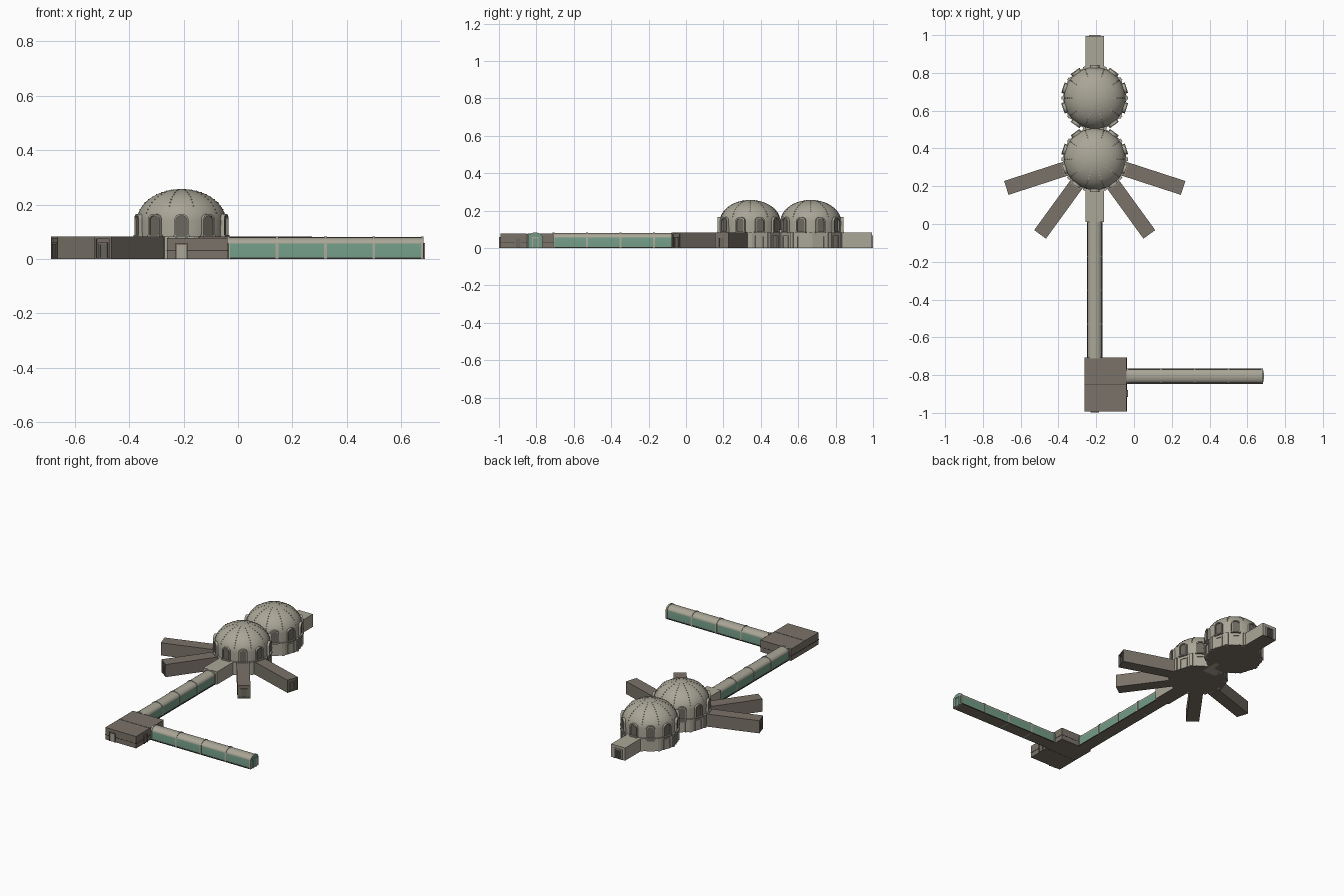
import bpy, bmesh, math
from mathutils import Matrix, Vector

if "Cube" in bpy.data.objects:
    bpy.data.objects.remove(bpy.data.objects["Cube"])


def mat(name, c):
    m = bpy.data.materials.new(name)
    m.diffuse_color = (*c, 1)
    m.use_nodes = True
    m.node_tree.nodes["Principled BSDF"].inputs["Base Color"].default_value = m.diffuse_color
    return m


STONE = mat("pale stone", (0.40, 0.38, 0.31))
BROWN = mat("brown metal", (0.195, 0.17, 0.14))
GREEN = mat("green glass", (0.17, 0.33, 0.24))
PANE = mat("window grey", (0.15, 0.14, 0.115))
DARK = mat("dark trim", (0.055, 0.05, 0.042))

CX = -0.208
S, N = Vector((CX, 0.343, 0)), Vector((CX, 0.667, 0))   # dome centres


def finish(bm, name, mats, smooth=False):
    bmesh.ops.recalc_face_normals(bm, faces=bm.faces)
    me = bpy.data.meshes.new(name)
    bm.to_mesh(me)
    bm.free()
    for m in mats:
        me.materials.append(m)
    ob = bpy.data.objects.new(name, me)
    bpy.context.collection.objects.link(ob)
    if smooth:
        for o in bpy.context.selected_objects:
            o.select_set(False)
        ob.select_set(True)
        bpy.context.view_layer.objects.active = ob
        bpy.ops.object.shade_smooth_by_angle(angle=math.radians(35))
    return ob


def extrude(name, pts, d0, d1, origin, ang, m, smooth=False, rule=None):
    """Profile (across, up) swept from distance d0 to d1 in direction ang."""
    bm = bmesh.new()
    f = bm.faces.new([bm.verts.new((x, d0, z)) for x, z in pts])
    r = bmesh.ops.extrude_face_region(bm, geom=[f])
    vs = [v for v in r["geom"] if isinstance(v, bmesh.types.BMVert)]
    bmesh.ops.translate(bm, verts=vs, vec=(0, d1 - d0, 0))
    bmesh.ops.recalc_face_normals(bm, faces=bm.faces)
    if rule:
        for f in bm.faces:
            f.material_index = rule(f)
    bm.transform(Matrix.Translation(origin) @ Matrix.Rotation(math.radians(ang - 90), 4, "Z"))
    return finish(bm, name, m if isinstance(m, list) else [m], smooth)


def rect(w, z0, z1, x=0):
    return [(x - w / 2, z0), (x + w / 2, z0), (x + w / 2, z1), (x - w / 2, z1)]


def arch(w, z0, z1, n=8):
    """Open outline: up the right side, round the top, down the left side."""
    r = w / 2
    top = [(r * math.cos(math.pi * i / n), z1 - r * 0.8 + r * 0.8 * math.sin(math.pi * i / n))
           for i in range(n + 1)]
    return [(r, z0)] + top + [(-r, z0)]


def frame(outer, inner):
    return outer + inner[::-1]


def door(name, origin, ang, d, w=0.045, h=0.06, col=PANE, trim=STONE):
    o, i = rect(w, 0, h), rect(w - 0.012, 0, h - 0.006)
    u = lambda p: [p[1], p[2], p[3], p[0]]
    extrude(name + "_frame", frame(u(o), u(i)), d - 0.004, d + 0.006, origin, ang, trim)
    extrude(name + "_panel", rect(w - 0.012, 0, h - 0.006), d - 0.004, d + 0.002, origin, ang, col)


def dome(name, c, closed, doors):
    # shell: drum plus elliptical cap
    prof = [(0.162, 0.07), (0.163, 0.14)]
    prof += [(0.163 * math.cos(t), 0.14 + 0.117 * math.sin(t))
             for t in (math.pi / 2 * i / 14 for i in range(1, 15))]
    bm = bmesh.new()
    vs = [bm.verts.new((max(r, 0), 0, z)) for r, z in prof]
    es = [bm.edges.new(p) for p in zip(vs, vs[1:])]
    bmesh.ops.spin(bm, geom=vs + es, cent=(0, 0, 0), axis=(0, 0, 1),
                   angle=2 * math.pi, steps=50, use_duplicate=False)
    bmesh.ops.remove_doubles(bm, verts=bm.verts, dist=1e-4)
    bm.transform(Matrix.Translation(c))
    finish(bm, name + "_shell", [STONE], True)
    # ten sided base, dark underneath
    bm = bmesh.new()
    bmesh.ops.create_cone(bm, cap_ends=True, segments=10, radius1=0.172, radius2=0.172, depth=0.083)
    bm.normal_update()
    for f in bm.faces:
        f.material_index = int(f.normal.z < -0.5)
    a0 = math.atan2(bm.verts[0].co.y if hasattr(bm.verts, "ensure_lookup_table") and
                    not bm.verts.ensure_lookup_table() else 0, bm.verts[0].co.x)
    bm.transform(Matrix.Translation(c + Vector((0, 0, 0.0415))) @
                 Matrix.Rotation(math.radians(-72) - a0, 4, "Z"))
    finish(bm, name + "_base", [STONE, BROWN])
    # rivets on the meridians
    bm = bmesh.new()
    for k in range(10):
        for j in range(2, 12):
            t = math.radians(7 * j)
            a = math.radians(36 * k)
            p = Vector((0.163 * math.cos(t) * math.cos(a), 0.163 * math.cos(t) * math.sin(a),
                        0.14 + 0.117 * math.sin(t)))
            bmesh.ops.create_cube(bm, size=0.004, matrix=Matrix.Translation(c + p))
    finish(bm, name + "_rivets", [STONE])
    for k in range(10):
        a = -90 + 36 * k
        # corner piers
        extrude(name + "_pier", rect(0.018, 0, 0.083), 0.15, 0.175, c, a + 18, STONE)
        if a == closed:
            continue
        # arched window surround and pane
        extrude(name + "_window_frame", frame(arch(0.052, 0.083, 0.166), arch(0.040, 0.083, 0.159)),
                0.135, 0.174, c, a, STONE)
        extrude(name + "_window_pane", arch(0.042, 0.083, 0.160), 0.135, 0.1665, c, a, PANE)
        extrude(name + "_window_sill", rect(0.058, 0.081, 0.088), 0.15, 0.177, c, a, STONE)
        if a in doors:
            door(name + "_door", c, a, 0.163, 0.05, 0.068, STONE)


dome("south_dome", S, 90, (18, 54, 126, 162, 198))
dome("north_dome", N, -90, (-54, -18, 18, 54, 126, 162, 198, 234))
extrude("dome_link", rect(0.1, 0, 0.1), 0.1, 0.22, S, 90, STONE)

# four brown wings radiating from the south dome
under = lambda f: int(f.normal.z < -0.5)
for a in (-18, -54, -126, -162):
    extrude("wing", rect(0.077, 0, 0.082), 0.14, 0.486, S, a, BROWN)
    o, i = rect(0.077, 0, 0.082), rect(0.061, 0.006, 0.074)
    extrude("wing_end_frame", frame(o + o[:1], i + i[:1]), 0.486, 0.492, S, a, BROWN)
    door("wing_door", S, a, 0.486, 0.04, 0.06, PANE, BROWN)

# entrance halls of pale stone
extrude("north_hall", rect(0.1, 0, 0.083), 0.14, 0.328, N, 90, [STONE, BROWN], rule=under)
door("north_door", N, 90, 0.327, 0.06, 0.066, DARK)
extrude("south_hall", rect(0.1, 0, 0.083), 0.14, 0.333, S, -90, [STONE, BROWN], rule=under)


def tunnel(name, origin, ang, length):
    """Glazed corridor with a low curved roof and four bays."""
    def section(w, h):
        n = 10
        return [(-w / 2, 0), (w / 2, 0)] + [
            (w / 2 * math.cos(math.pi * i / n), 0.056 + (h - 0.056) * math.sin(math.pi * i / n))
            for i in range(n + 1)]

    def rule(f):
        if f.normal.z < -0.5:
            return 2
        return int(abs(f.normal.z) < 0.02)
    extrude(name + "_body", section(0.074, 0.080), 0, length, origin, ang,
            [STONE, GREEN, BROWN], True, rule)
    for k in range(5):
        d = 0.005 + (length - 0.01) * k / 4
        extrude(name + "_rib", section(0.080, 0.083), d - 0.005, d + 0.005, origin, ang, STONE, True)
    for s in (-1, 1):
        extrude(name + "_sill", rect(0.004, 0, 0.006, s * 0.038), 0, length, origin, ang, DARK)


tunnel("long_corridor", Vector((CX, 0.012, 0)), -90, 0.725)
side = Vector((-0.04, -0.806, 0))
tunnel("side_corridor", side, 0, 0.723)
extrude("corridor_end_glass", rect(0.062, 0.004, 0.058), 0.72, 0.725, side, 0, GREEN)
door("corridor_end_door", side, 0, 0.722, 0.034, 0.058, STONE)

# corner block in two halves with a seam and a waist band
corner = Vector((-0.15, -0.85, 0))
extrude("corner_block_rear", rect(0.222, 0, 0.077), 0.0015, 0.142, corner, 90, BROWN)
extrude("corner_block_front", rect(0.222, 0, 0.077), 0.0015, 0.142, corner, -90, BROWN)
extrude("corner_seam", rect(0.218, 0.001, 0.075), -0.0015, 0.0015, corner, 90, DARK)
extrude("corner_band", rect(0.225, 0.029, 0.032), -0.143, 0.143, corner, 90, DARK)
door("corner_front_door", Vector((CX, -0.85, 0)), -90, 0.143, 0.045, 0.058, STONE, BROWN)
door("corner_side_door", Vector((-0.15, -0.897, 0)), 0, 0.111, 0.036, 0.056, PANE, BROWN)
